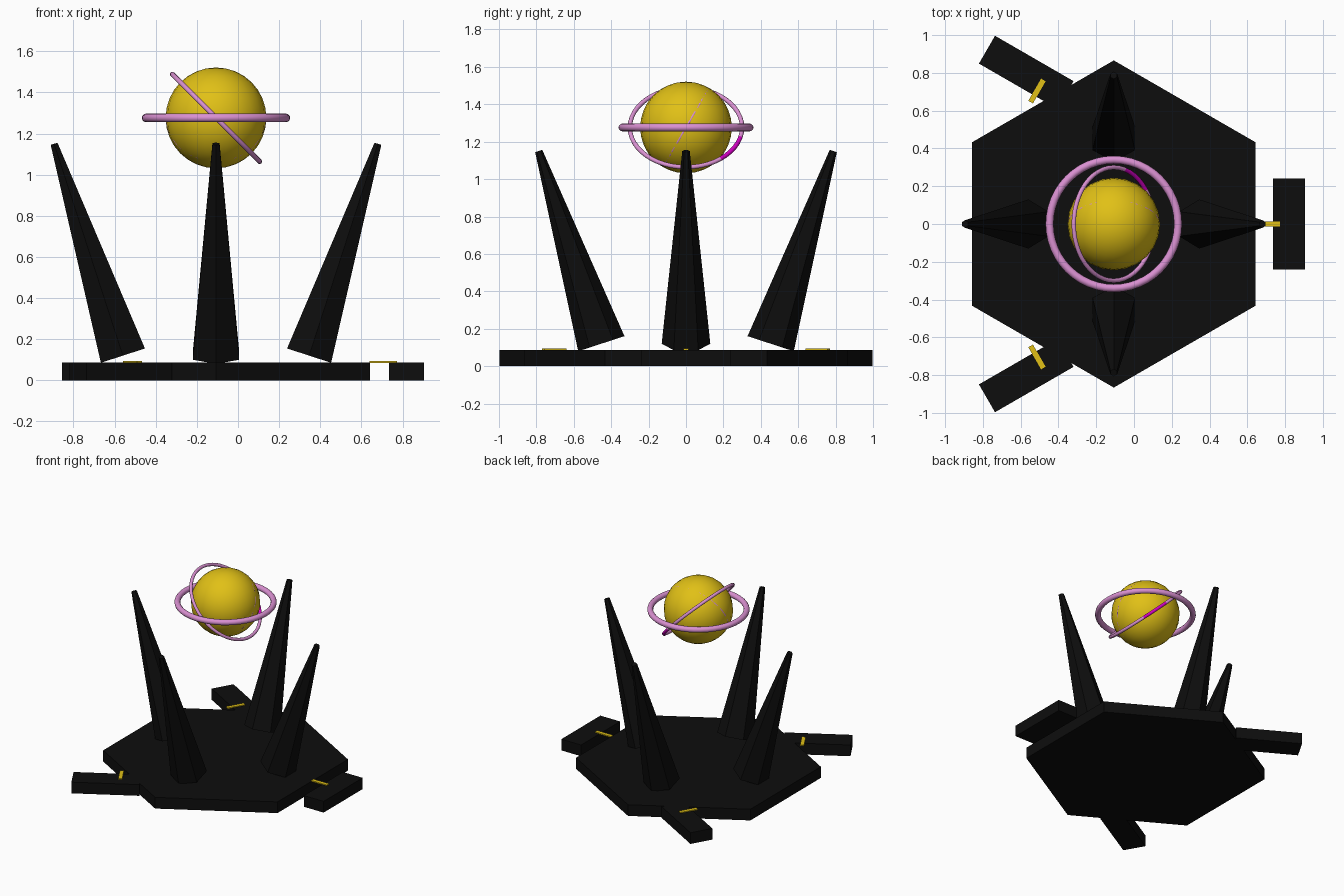
import bpy, math

if "Cube" in bpy.data.objects:
    bpy.data.objects.remove(bpy.data.objects["Cube"])

CX = -0.107          # axis of the whole monument
ORB_Z = 1.276


def material(name, rgb):
    m = bpy.data.materials.new(name)
    m.diffuse_color = (*rgb, 1)
    m.use_nodes = True
    m.node_tree.nodes["Principled BSDF"].inputs["Base Color"].default_value = m.diffuse_color
    return m


BLACK = material("black stone", (0.004, 0.004, 0.004))
GOLD = material("gold", (0.75, 0.53, 0.008))
PINK = material("pale violet", (0.70, 0.28, 0.64))
MAGENTA = material("magenta", (0.65, 0.0, 0.55))


def finish(name, mat, smooth=False):
    o = bpy.context.object
    o.name = name
    o.data.materials.append(mat)
    if smooth:
        bpy.ops.object.shade_smooth_by_angle(angle=math.radians(40))
    return o


def box(name, mat, loc, size, turn):
    bpy.ops.mesh.primitive_cube_add(size=1, location=loc, rotation=(0, 0, turn))
    o = finish(name, mat)
    o.scale = size


def ring(name, mat, major, minor, rot=(0, 0, 0)):
    bpy.ops.mesh.primitive_torus_add(major_radius=major, minor_radius=minor,
                                     major_segments=48, minor_segments=12,
                                     location=(CX, 0, ORB_Z), rotation=rot)
    return finish(name, mat, True)


# hexagonal base slab
bpy.ops.mesh.primitive_cylinder_add(vertices=6, radius=0.866, depth=0.087,
                                    location=(CX, 0, 0.0435))
finish("base", BLACK)

# three outer blocks, each with a thin gold inlay bridging to the base
for i in range(3):
    a = math.radians(120 * i)
    c, s = math.cos(a), math.sin(a)
    box(f"block_{i + 1}", BLACK, (CX + 0.927 * c, 0.927 * s, 0.0435),
        (0.17, 0.48, 0.087), -a)
    box(f"inlay_{i + 1}", GOLD, (CX + 0.813 * c, 0.813 * s, 0.089),
        (0.135, 0.028, 0.009), -a)

# four hexagonal spikes leaning outward
TILT = math.radians(18)
for i, (dx, dy) in enumerate([(1, 0), (0, 1), (-1, 0), (0, -1)]):
    bpy.ops.mesh.primitive_cone_add(vertices=6, radius1=0.13, radius2=0.02, depth=1.083,
                                    location=(CX + 0.62 * dx, 0.62 * dy, 0.635),
                                    rotation=(-TILT * dy, TILT * dx, 0))
    finish(f"spike_{i + 1}", BLACK)

# floating orb
bpy.ops.mesh.primitive_uv_sphere_add(segments=24, ring_count=16, radius=0.245,
                                     location=(CX, 0, ORB_Z))
finish("orb", GOLD, True)

# rings around the orb
ring("level_ring", PINK, 0.34, 0.021)
tilted = ring("tilted_ring", PINK, 0.30, 0.012, (0, math.radians(45), 0))
ring("inner_ring", PINK, 0.236, 0.008, (math.radians(60), 0, 0))

# magenta stretch of the tilted ring
tilted.data.materials.append(MAGENTA)
for p in tilted.data.polygons:
    if 35 < math.degrees(math.atan2(p.center.y, p.center.x)) < 72:
        p.material_index = 1
